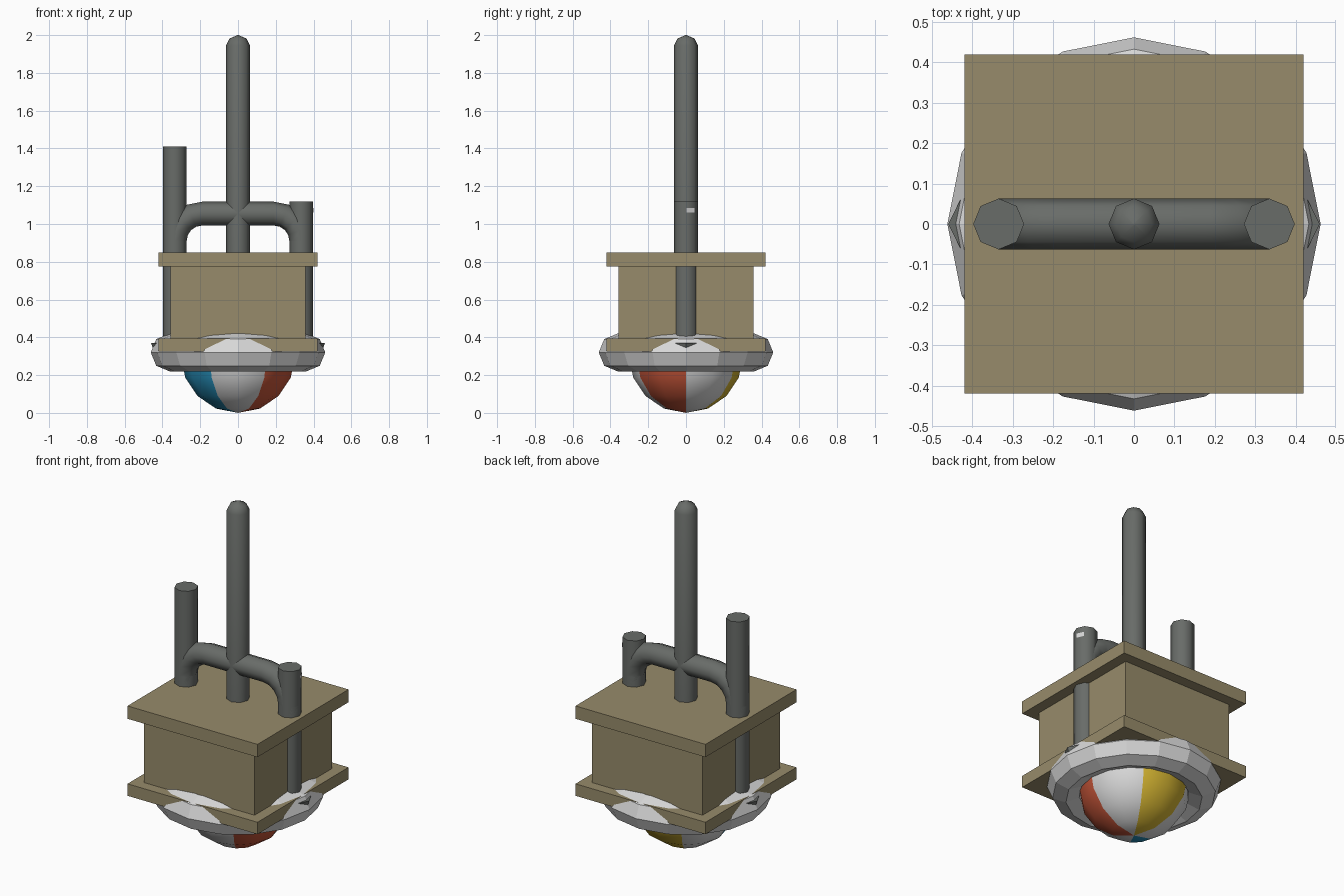
import bpy, bmesh, math
from mathutils import Vector

if "Cube" in bpy.data.objects:
    bpy.data.objects.remove(bpy.data.objects["Cube"])


def material(name, r, g, b):
    m = bpy.data.materials.new(name)
    m.diffuse_color = (r, g, b, 1)
    m.use_nodes = True
    m.node_tree.nodes["Principled BSDF"].inputs["Base Color"].default_value = m.diffuse_color
    return m


TAN = material("tan", 0.31, 0.26, 0.145)
GREY = material("dark grey", 0.14, 0.15, 0.14)
WHITE = material("white", 0.68, 0.68, 0.68)
RED = material("red", 0.55, 0.09, 0.04)
BLUE = material("blue", 0.02, 0.28, 0.50)
YELLOW = material("yellow", 0.62, 0.43, 0.03)


def finish(name, bm, mats, smooth=None):
    bmesh.ops.recalc_face_normals(bm, faces=bm.faces)
    me = bpy.data.meshes.new(name)
    bm.to_mesh(me)
    bm.free()
    ob = bpy.data.objects.new(name, me)
    bpy.context.collection.objects.link(ob)
    for m in mats:
        me.materials.append(m)
    if smooth:
        bpy.ops.object.select_all(action='DESELECT')
        ob.select_set(True)
        bpy.context.view_layer.objects.active = ob
        bpy.ops.object.shade_smooth_by_angle(angle=math.radians(smooth))
    return ob


def box(name, half, z0, z1):
    bm = bmesh.new()
    bmesh.ops.create_cube(bm, size=1)
    for v in bm.verts:
        v.co = (v.co.x * 2 * half, v.co.y * 2 * half, z0 + (v.co.z + 0.5) * (z1 - z0))
    finish(name, bm, [TAN])


def tube(name, sections, sides=8):
    """Loft circles given as (centre, direction in the xz plane, radius)."""
    bm = bmesh.new()
    rings = []
    for c, d, r in sections:
        d = Vector(d).normalized()
        y = Vector((0, 1, 0))
        u = y.cross(d)
        rings.append([bm.verts.new(Vector(c) + r * (math.cos(a) * u + math.sin(a) * y))
                      for a in (2 * math.pi * i / sides for i in range(sides))])
    for a, b in zip(rings, rings[1:]):
        for i in range(sides):
            j = (i + 1) % sides
            bm.faces.new((a[i], a[j], b[j], b[i]))
    bm.faces.new(rings[0])
    bm.faces.new(rings[-1])
    finish(name, bm, [GREY], 50)


# Crate body with overhanging plates
box("crate_body", 0.357, 0.36, 0.80)
box("crate_lower_plate", 0.42, 0.325, 0.395)
box("crate_top_plate", 0.42, 0.775, 0.85)

# Upright pipes
UP, R = (0, 0, 1), 0.063
tube("left_pipe", [((-0.335, 0, 0.33), UP, R), ((-0.335, 0, 1.41), UP, R)])
tube("right_pipe", [((0.335, 0, 0.33), UP, R), ((0.335, 0, 1.12), UP, R)])
tube("centre_pipe", [((0, 0, 0.80), UP, R), ((0, 0, 1.945), UP, R),
                     ((0, 0, 1.982), UP, 0.045), ((0, 0, 2.0), UP, 0.003)])

# Arched cross pipe joining the side pipes
path = [((-0.335, 0, 0.82), UP, R)]
for k in range(5):
    a = math.pi - k * math.pi / 8
    path.append(((-0.19 + 0.145 * math.cos(a), 0, 0.91 + 0.145 * math.sin(a)),
                 (math.sin(a), 0, -math.cos(a)), R))
path += [((-c[0], 0, c[2]), (d[0], 0, -d[2]), r) for c, d, r in reversed(path)]
tube("cross_pipe", path)

# Low-poly swim ring
bm = bmesh.new()
rows = []
for i in range(16):
    a = i * math.pi / 8
    row = []
    for j in range(8):
        b = j * math.pi / 4
        r = 0.362 + 0.1 * math.cos(b)
        row.append(bm.verts.new((r * math.cos(a), r * math.sin(a), 0.32 + 0.1 * math.sin(b))))
    rows.append(row)
for i in range(16):
    p, q = rows[i], rows[(i + 1) % 16]
    for j in range(8):
        k = (j + 1) % 8
        bm.faces.new((p[j], q[j], q[k], p[k]))
finish("float_ring", bm, [WHITE])

# Striped ball, coloured by 60 degree sectors
bm = bmesh.new()
bmesh.ops.create_uvsphere(bm, u_segments=12, v_segments=8, radius=0.302)
bmesh.ops.translate(bm, verts=bm.verts, vec=(0, 0, 0.302))
for f in bm.faces:
    c = f.calc_center_median()
    sector = int((math.degrees(math.atan2(c.y, c.x)) % 360) // 60)
    f.material_index = (0, 3, 0, 2, 0, 1)[sector]
finish("striped_ball", bm, [WHITE, RED, BLUE, YELLOW], 60)

# Small dark nubs poking through the ring on both sides
for side, label in ((-1, "left"), (1, "right")):
    bm = bmesh.new()
    v = [bm.verts.new((side * x, y, z)) for x, y, z in
         ((0.43, 0.06, 0.37), (0.43, -0.06, 0.37), (0.46, 0, 0.37), (0.452, 0, 0.345))]
    for tri in ((0, 1, 2), (0, 1, 3), (0, 2, 3), (1, 2, 3)):
        bm.faces.new([v[i] for i in tri])
    finish(label + "_ring_nub", bm, [GREY])

# Small pale tag on the right pipe
bm = bmesh.new()
bm.faces.new([bm.verts.new(p) for p in ((0.4, 0.002, 1.06), (0.382, 0.044, 1.06),
                                        (0.382, 0.044, 1.085), (0.4, 0.002, 1.085))])
finish("pipe_tag", bm, [WHITE])
